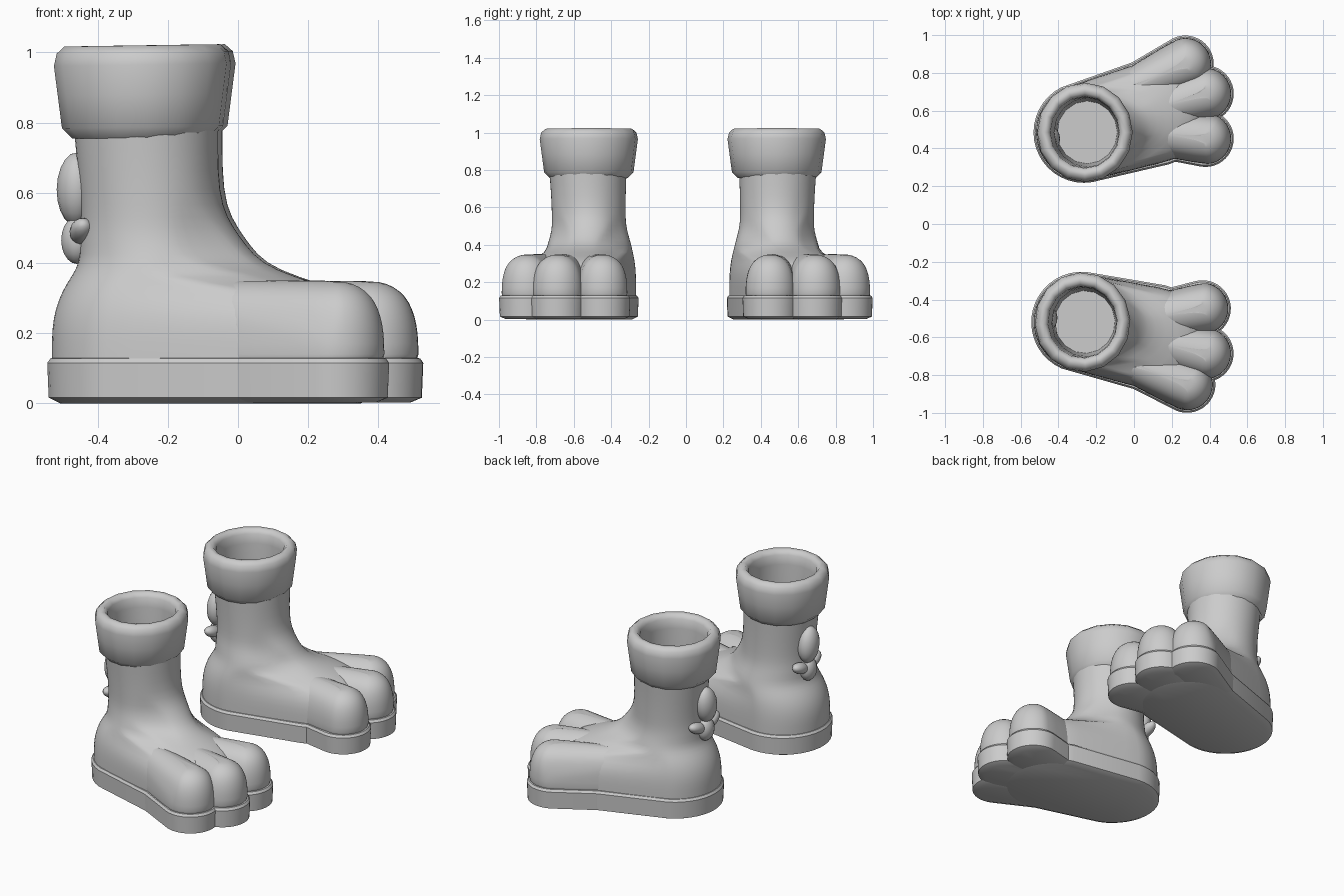
import bpy, bmesh, math
from math import radians
from mathutils import Matrix

if "Cube" in bpy.data.objects:
    bpy.data.objects.remove(bpy.data.objects["Cube"])

gray = bpy.data.materials.new("boot gray")
gray.use_nodes = True
gray.diffuse_color = (0.6, 0.6, 0.6, 1)
gray.node_tree.nodes["Principled BSDF"].inputs["Base Color"].default_value = (0.6, 0.6, 0.6, 1)

# The second boot is a mirrored copy, turned slightly about its toes
pivot = Matrix.Translation((0.3, -0.7, 0))
PAIR = pivot @ Matrix.Rotation(radians(3.5), 4, 'Z') @ pivot.inverted() @ Matrix.Diagonal((1, -1, 1, 1))


def hull_ring(z, a, b, sides):
    """Outline around two circles (x, y, radius), at height z."""
    ring = []
    for i in range(sides):
        t = 2 * math.pi * i / sides
        c, s = math.cos(t), math.sin(t)
        x, y, r = max((a, b), key=lambda k: k[0] * c + k[1] * s + k[2])
        ring.append((x + r * c, y + r * s, z))
    return ring


def add_object(name, mesh, subdiv):
    ob = bpy.data.objects.new(name, mesh)
    bpy.context.collection.objects.link(ob)
    if subdiv:
        sub = ob.modifiers.new("soften", 'SUBSURF')
        sub.levels = sub.render_levels = subdiv
    return ob


def finish(name, bm, subdiv=0, angle=40):
    """Make the part for one boot and its partner for the other."""
    mesh = bpy.data.meshes.new(name)
    bm.to_mesh(mesh)
    bm.free()
    mesh.materials.append(gray)
    ob = add_object("left_" + name, mesh, subdiv)
    bpy.ops.object.select_all(action='DESELECT')
    ob.select_set(True)
    bpy.context.view_layer.objects.active = ob
    bpy.ops.object.shade_smooth_by_angle(angle=radians(angle))
    twin = mesh.copy()
    twin.transform(PAIR)
    twin.flip_normals()
    add_object("right_" + name, twin, subdiv)


def loft_mesh(rows, sides, bottom=True, top=True):
    bm = bmesh.new()
    rings = [[bm.verts.new(p) for p in hull_ring(z, a, b, sides)] for z, a, b in rows]
    for lo, hi in zip(rings, rings[1:]):
        for i in range(sides):
            j = (i + 1) % sides
            bm.faces.new((lo[i], lo[j], hi[j], hi[i]))
    if bottom:
        bm.faces.new(rings[0][::-1])
    if top:
        bm.faces.new(rings[-1])
    return bm


def grow(c, d):
    return (c[0], c[1], c[2] + d)


def sole(name, a, b, lift=0.0):
    steps = [(lift, -0.025), (0.016, 0.008), (0.115, 0.012), (0.128, 0.003), (0.132, -0.03)]
    finish(name, loft_mesh([(z, grow(a, d), grow(b, d)) for z, d in steps], 40), angle=30)


# Foot and leg: heel circle and forefoot circle at each height
heel, ball = (-0.265, 0.485, 0.255), (0.1, 0.59, 0.275)
finish("boot_body", loft_mesh([
    (0.08, heel, ball),
    (0.14, heel, ball),
    (0.21, heel, ball),
    (0.27, (-0.258, 0.485, 0.252), (0.1, 0.59, 0.262)),
    (0.32, (-0.245, 0.485, 0.245), (0.08, 0.58, 0.225)),
    (0.36, (-0.23, 0.485, 0.235), (0.02, 0.55, 0.15)),
    (0.40, (-0.215, 0.485, 0.225), (-0.04, 0.52, 0.117)),
    (0.45, (-0.23, 0.483, 0.21), (-0.1, 0.5, 0.135)),
    (0.50, (-0.237, 0.485, 0.199), (-0.15, 0.49, 0.15)),
    (0.56, (-0.238, 0.487, 0.198), (-0.205, 0.487, 0.172)),
    (0.66, (-0.245, 0.488, 0.2), (-0.24, 0.488, 0.196)),
    (0.78, (-0.25, 0.49, 0.207), (-0.25, 0.49, 0.207)),
], 32, bottom=False, top=False), subdiv=1, angle=180)
sole("sole", heel, ball)

# Toes: domed capsules tapering back into the foot, each with its piece of sole
toes = {
    "inner": ((0.378, 0.452, 0.138), (0.0, 0.495, 0.11)),
    "middle": ((0.378, 0.69, 0.138), (0.0, 0.58, 0.11)),
    "outer": ((0.272, 0.848, 0.138), (-0.03, 0.715, 0.1)),
}
dome = [(0.08, 1), (0.14, 1), (0.2, 0.99), (0.25, 0.92), (0.29, 0.8),
        (0.32, 0.62), (0.342, 0.34), (0.35, 0.06)]
for side, (tip, root) in toes.items():
    rows = [(z, (*tip[:2], tip[2] * s), (*root[:2], root[2] * s)) for z, s in dome]
    finish(side + "_toe", loft_mesh(rows, 24), subdiv=1, angle=180)
    sole(side + "_toe_sole", tip, root, lift=0.002)

# Rolled cuff, continuing inside down to the insole
cuff = [(0.757, 0.2), (0.787, 0.23), (0.88, 0.242), (0.965, 0.253), (1.0, 0.245), (1.02, 0.223),
        (1.018, 0.2), (0.995, 0.183), (0.94, 0.179), (0.77, 0.175), (0.6, 0.17), (0.4, 0.16)]
rows = []
for i, (z, r) in enumerate(cuff):
    centre = (-0.26 if i < 9 else -0.248, 0.485, r)
    rows.append((z, centre, centre))
bm = loft_mesh(rows, 16, bottom=False)
for v in bm.verts:
    v.co.z += 0.015 * (v.co.x + 0.26)
    v.co.y = 0.485 + (v.co.y - 0.485) * 1.04
finish("cuff", bm, angle=60)


# Ornament on the back of the ankle
def lobe(name, loc, size, tilt=0):
    bm = bmesh.new()
    bmesh.ops.create_uvsphere(bm, u_segments=16, v_segments=10, radius=1)
    bmesh.ops.scale(bm, vec=size, verts=bm.verts)
    bmesh.ops.rotate(bm, matrix=Matrix.Rotation(radians(tilt), 3, 'X'), verts=bm.verts)
    bmesh.ops.translate(bm, vec=loc, verts=bm.verts)
    finish(name, bm, angle=60)


lobe("ornament_oval", (-0.447, 0.45, 0.61), (0.056, 0.07, 0.105), -8)
lobe("ornament_knot", (-0.445, 0.45, 0.465), (0.045, 0.055, 0.068))
for side, s in (("inner", -1), ("outer", 1)):
    lobe("ornament_" + side + "_tip", (-0.435, 0.45 + s * 0.065, 0.49), (0.035, 0.07, 0.032), s * 20)
